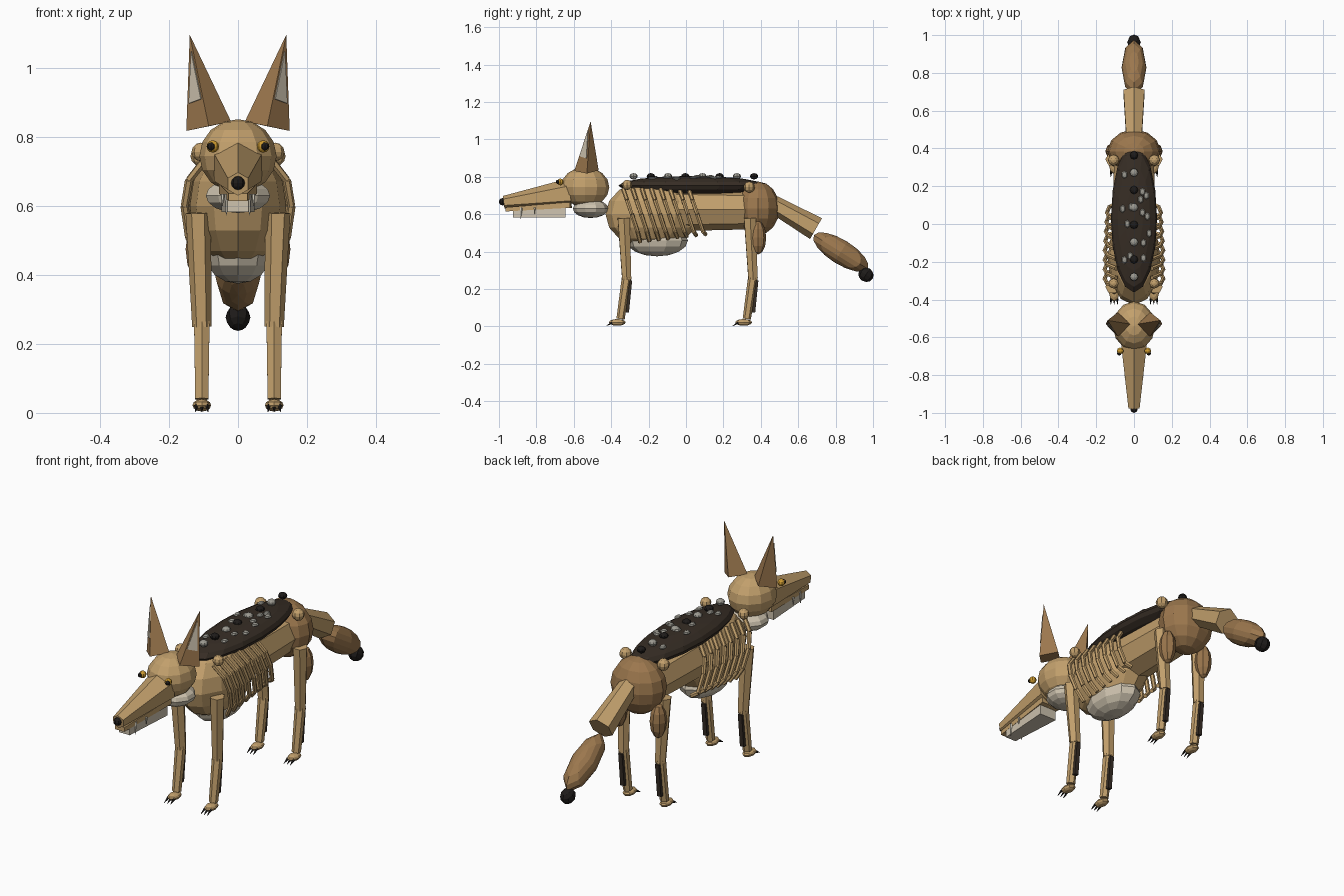
import bpy, bmesh, math
from mathutils import Vector, Matrix

if "Cube" in bpy.data.objects:
    bpy.data.objects.remove(bpy.data.objects["Cube"])


def material(name, rgb):
    m = bpy.data.materials.new(name)
    m.diffuse_color = (*rgb, 1)
    m.use_nodes = True
    m.node_tree.nodes["Principled BSDF"].inputs["Base Color"].default_value = m.diffuse_color
    return m


TAN = material("tan fur", (0.54, 0.35, 0.15))
BROWN = material("brown fur", (0.33, 0.185, 0.075))
CREAM = material("cream fur", (0.62, 0.55, 0.43))
SADDLE = material("dark saddle fur", (0.037, 0.026, 0.018))
BLACK = material("black", (0.013, 0.011, 0.01))
GREY = material("grey flecks", (0.33, 0.32, 0.28))
AMBER = material("amber", (0.62, 0.33, 0.03))
BONE = material("bone", (0.75, 0.7, 0.58))


def finish(name, bm, mat):
    bmesh.ops.recalc_face_normals(bm, faces=bm.faces)
    me = bpy.data.meshes.new(name)
    bm.to_mesh(me)
    bm.free()
    me.materials.append(mat)
    ob = bpy.data.objects.new(name, me)
    bpy.context.collection.objects.link(ob)
    return ob


def ball(name, loc, size, mat, seg=10, rings=8, tilt=0.0):
    """Low-poly ellipsoid with half sizes, tilted about x."""
    bm = bmesh.new()
    bmesh.ops.create_uvsphere(bm, u_segments=seg, v_segments=rings, radius=1)
    size = size if isinstance(size, tuple) else (size,) * 3
    bm.transform(Matrix.Translation(loc) @ Matrix.Rotation(tilt, 4, 'X')
                 @ Matrix.Diagonal((*size, 1)))
    return finish(name, bm, mat)


def frustum(name, a, b, ra, rb, mat, sides=6):
    """Tapered prism from point a to point b."""
    a, b = Vector(a), Vector(b)
    d = b - a
    bm = bmesh.new()
    bmesh.ops.create_cone(bm, cap_ends=True, segments=sides, radius1=ra,
                          radius2=rb, depth=d.length)
    bm.transform(Matrix.Translation((a + b) / 2)
                 @ d.to_track_quat('Z', 'Y').to_matrix().to_4x4())
    return finish(name, bm, mat)


def hull(name, pts, mat):
    bm = bmesh.new()
    for p in pts:
        bm.verts.new(p)
    bmesh.ops.convex_hull(bm, input=bm.verts[:])
    return finish(name, bm, mat)


def wedge(name, back, front, mat):
    """Block between two cross-sections given as (y, half width, z low, z high)."""
    return hull(name, [(s * w, y, z) for y, w, lo, hi in (back, front)
                       for s in (-1, 1) for z in (lo, hi)], mat)


# Torso
ball("chest", (0, -0.18, 0.6), (0.14, 0.25, 0.185), TAN, 12, 8)
ball("belly_patch", (0, -0.155, 0.46), (0.1, 0.165, 0.085), CREAM)
frustum("waist", (0, -0.05, 0.625), (0, 0.36, 0.625), 0.115, 0.105, TAN, 8)
ball("haunch", (0, 0.385, 0.632), (0.14, 0.115, 0.143), BROWN, 12, 8)

# Saddle with spine bumps and flecks
SC, SR = (0, 0.03, 0.753), (0.122, 0.392, 0.052)
ball("saddle", SC, SR, SADDLE, 16, 8)
for i in range(8):
    ball("spine_bump", (0, -0.28 + 0.092 * i, 0.803), (0.022, 0.022, 0.017),
         BLACK if i % 2 else GREY, 8, 6)
flecks = [(-0.05, 0.26), (0.045, 0.17), (0.035, 0.13), (-0.015, 0.09), (0.045, 0.06),
          (0.07, 0.04), (-0.035, 0.0), (0.08, -0.05), (0.05, -0.1), (-0.05, -0.19),
          (0.05, -0.18), (-0.02, -0.17), (-0.06, 0.08), (0.065, 0.15)]
for x, y in flecks:
    h = 1 - (x / SR[0]) ** 2 - ((y - SC[1]) / SR[1]) ** 2
    ball("saddle_fleck", (x, y, SC[2] + SR[2] * math.sqrt(max(h, 0))),
         (0.016, 0.022, 0.009), GREY, 6, 4)

# Head, muzzle and jaw
ball("head", (0, -0.54, 0.745), (0.112, 0.13, 0.107), TAN, 12, 8)
ball("throat_patch", (0, -0.51, 0.63), (0.098, 0.095, 0.05), CREAM)
frustum("muzzle", (0, -0.62, 0.712), (0, -0.975, 0.664), 0.08, 0.034, TAN)
wedge("lip", (-0.62, 0.055, 0.635, 0.665), (-0.965, 0.027, 0.615, 0.637), TAN)
wedge("lower_jaw", (-0.645, 0.048, 0.583, 0.64), (-0.925, 0.03, 0.583, 0.618), CREAM)
ball("nose", (0, -0.98, 0.667), 0.02, BLACK, 8, 6)

for s in (-1, 1):
    # Eyes and fangs
    ball("eye", (s * 0.073, -0.672, 0.773), 0.018, AMBER, 8, 6)
    ball("pupil", (s * 0.078, -0.684, 0.773), 0.012, BLACK, 8, 6)
    frustum("upper_fang", (s * 0.032, -0.88, 0.635), (s * 0.034, -0.885, 0.573),
            0.008, 0.001, BONE, 5)
    frustum("small_fang", (s * 0.045, -0.81, 0.635), (s * 0.045, -0.81, 0.6),
            0.006, 0.001, BONE, 5)

    # Ears with a thin inner plate on the front outer side
    tip = Vector((s * 0.14, -0.51, 1.097))
    front = Vector((s * 0.085, -0.597, 0.832))
    outer = Vector((s * 0.15, -0.53, 0.818))
    hull("ear", [tip, front, outer, (s * 0.02, -0.53, 0.845),
                 (s * 0.085, -0.467, 0.835)], BROWN)
    n = (front - tip).cross(outer - tip).normalized()
    n = n if n.y < 0 else -n
    tri = [tip * a + front * b + outer * c for a, b, c in
           ((0.82, 0.12, 0.06), (0.28, 0.1, 0.62), (0.3, 0.64, 0.06))]
    hull("inner_ear", [p + n * k for p in tri for k in (-0.002, 0.004)], CREAM)

    # Ribs built from short straight pieces
    for i in range(8):
        y = -0.335 + 0.05 * i
        k = 1 - 0.02 * max(i - 3, 0)
        path = [(0.095, 0, 0.735), (0.142, 0.02, 0.675), (0.155, 0.045, 0.6),
                (0.143, 0.075, 0.51), (0.11, 0.09, 0.45 + 0.006 * i)]
        pts = [(s * x * k, y + dy, z) for x, dy, z in path]
        for a, b in zip(pts, pts[1:]):
            frustum("rib_piece", a, b, 0.012, 0.011, TAN)

    # Shoulder and hip joints
    ball("shoulder_knob", (s * 0.108, -0.315, 0.757), 0.027, TAN, 8, 6)
    ball("hip_knob", (s * 0.108, 0.338, 0.745), 0.03, TAN, 8, 6)
    ball("thigh", (s * 0.112, 0.385, 0.475), (0.04, 0.044, 0.09), BROWN, 8, 6)

    # Legs, paws and claws
    for pos, dy in (("front", 0.0), ("rear", 0.675)):
        x = s * 0.105
        knee, ankle = (x, -0.317 + dy, 0.25), (x, -0.35 + dy, 0.04)
        frustum(pos + "_upper_leg", (s * 0.115, -0.333 + dy, 0.58), knee,
                0.037, 0.028, TAN)
        frustum(pos + "_lower_leg", (x, -0.317 + dy, 0.265), ankle, 0.026, 0.022, TAN)
        hull(pos + "_leg_stripe",
             [(x + w, y + dy, z) for w in (-0.011, 0.011) for y, z in
              ((-0.302, 0.245), (-0.288, 0.245), (-0.322, 0.075), (-0.305, 0.075))],
             SADDLE)
        ball(pos + "_paw", (x, -0.367 + dy, 0.022), (0.027, 0.045, 0.018), TAN, 8, 6)
        for c in (-1, 0, 1):
            frustum(pos + "_claw", (x + c * 0.016, -0.395 + dy, 0.02),
                    (x + c * 0.018, -0.426 + dy, 0.003), 0.007, 0.001, BLACK, 5)

# Tail
frustum("tail_base", (0, 0.465, 0.655), (0, 0.695, 0.523), 0.048, 0.064, TAN)
ball("tail_brush", (0, 0.828, 0.398), (0.066, 0.17, 0.065), BROWN, 8, 8,
     math.radians(-32))
ball("tail_tip", (0, 0.962, 0.277), (0.036, 0.042, 0.038), BLACK, 8, 6,
     math.radians(-32))
